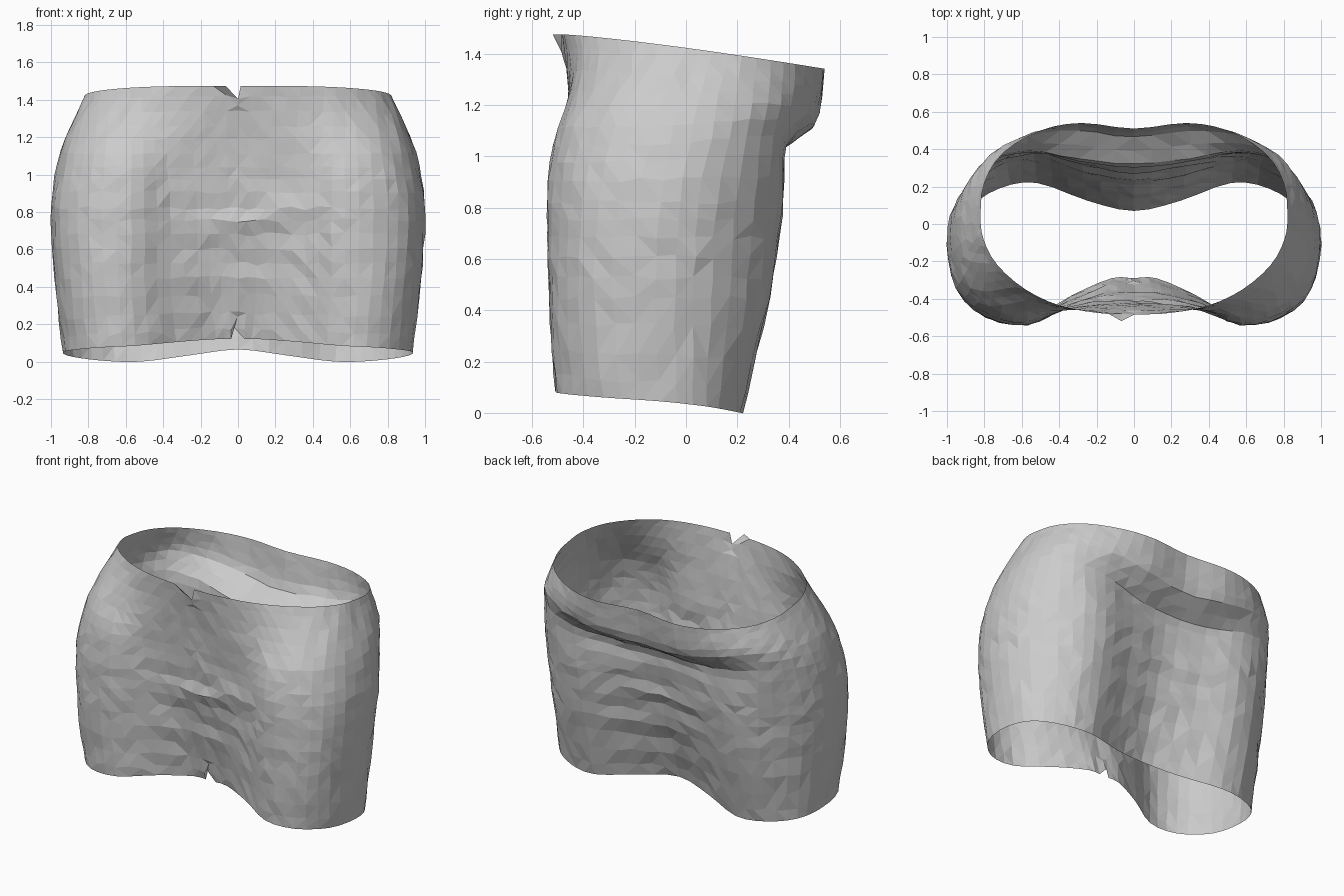
import bpy, bmesh, math, random

if "Cube" in bpy.data.objects:
    bpy.data.objects.remove(bpy.data.objects["Cube"])
random.seed(4)

# Half cross-sections, front centre -> right side -> back centre
hem = [(0, -.29), (.12, -.29), (.33, -.38), (.55, -.5), (.75, -.48), (.9, -.32),
       (.935, -.1), (.88, .08), (.72, .19), (.52, .22), (.25, .125), (0, .07)]
thigh = [(0, -.36), (.15, -.365), (.36, -.43), (.57, -.53), (.78, -.5), (.93, -.36),
         (.98, -.12), (.92, .1), (.74, .28), (.53, .325), (.27, .25), (0, .2)]
hip = [(0, -.41), (.15, -.415), (.36, -.45), (.57, -.54), (.8, -.49), (.95, -.34),
       (1, -.1), (.95, .12), (.76, .32), (.54, .38), (.28, .33), (0, .29)]
crease = [(0, -.43), (.17, -.435), (.38, -.46), (.57, -.52), (.78, -.46), (.92, -.3),
          (.97, -.06), (.92, .17), (.77, .34), (.56, .39), (.3, .35), (0, .32)]
bulge = [(0, -.44), (.17, -.45), (.38, -.46), (.57, -.465), (.76, -.4), (.89, -.24),
         (.925, -.03), (.89, .19), (.77, .37), (.57, .47), (.3, .5), (0, .465)]
waist = [(0, -.485), (.2, -.475), (.4, -.435), (.58, -.35), (.73, -.22), (.805, -.08),
         (.82, .05), (.8, .22), (.7, .38), (.5, .5), (.28, .54), (0, .51)]
# Heights along the uneven sections
hem_z = [.12, .12, .105, .085, .075, .06, .045, .025, .005, 0, .035, .065]
crease_z = [1.04] * 6 + [1.05, 1.07, 1.08, 1.05, 1.01, 1.0]
bulge_z = [1.19] * 7 + [1.2, 1.2, 1.17, 1.12, 1.1]
top_z = [1.475 - .135 * ((y + .485) / 1.03) ** 1.25 for x, y in waist]


def spline(pts, before, after, steps):
    """Catmull-Rom through 3D points, steps[i] pieces in span i."""
    p = [before] + pts + [after]
    out = []
    for i in range(1, len(p) - 2):
        a, b, c, d = p[i - 1:i + 3]
        n = steps[i - 1]
        for k in range(n):
            t = k / n
            out.append(tuple(.5 * (2 * b[j] + (c[j] - a[j]) * t
                       + (2 * a[j] - 5 * b[j] + 4 * c[j] - d[j]) * t * t
                       + (3 * b[j] - a[j] - 3 * c[j] + d[j]) * t ** 3) for j in range(3)))
    return out + [pts[-1]]


def flip(p):
    return (-p[0], p[1], p[2])


def section(half, zs):
    """Smooth half section, mirrored into a closed ring."""
    pts = [(x, y, z) for (x, y), z in zip(half, zs)]
    s = spline(pts, flip(pts[1]), flip(pts[-2]), [3] * 11)
    return s + [flip(p) for p in reversed(s[1:-1])]


keys = [section(hem, hem_z), section(thigh, [.45] * 12), section(hip, [.82] * 12),
        section(crease, crease_z), section(bulge, bulge_z), section(waist, top_z)]

# Loft the sections upward
N = len(keys[0])
columns = []
for c in range(N):
    path = [k[c] for k in keys]
    columns.append(spline(path, path[0], path[-1], [4, 5, 3, 2, 4]))
R = len(columns[0])


def wrinkle(x, y, z):
    """Cloth folds across the stretched front and back panels."""
    w = math.exp(-(x / .38) ** 4) * min(1, max(0, z - .12) * 4) * min(1, max(0, 1.0 - z) * 5)
    if y < 0:
        y += .006 * w * math.sin(26 * z + 4 * x)
        y -= .03 * math.exp(-((x - .1) / .28) ** 4 - ((z - .77 - .13 * (x - .1)) / .045) ** 2)
    else:
        y += .01 * w * math.sin(30 * z + 3 * x)
    return x, y, z


# Skirt shell
bm = bmesh.new()
grid = []
for r in range(R):
    row = []
    for c in range(N):
        x, y, z = wrinkle(*columns[c][r])
        if 0 < r < R - 1:
            s = .003 if z > .95 else .005
            z += random.uniform(-2, 2) * s
            x += random.uniform(-1, 1) * s
            y += random.uniform(-1, 1) * s
        row.append(bm.verts.new((x, y, z)))
    grid.append(row)
for r in range(R - 1):
    for c in range(N):
        d = (c + 1) % N
        bm.faces.new((grid[r][c], grid[r][d], grid[r + 1][d], grid[r + 1][c]))

# Small notches at the centre front of hem and waist
grid[0][0].co.z = .18
grid[0][0].co.x = -.02
grid[1][0].co.z = .24
grid[-1][0].co.z = 1.405
grid[-2][0].co.z = min(grid[-2][0].co.z, 1.37)
grid[-1][1].co.x = .015
grid[-1][N - 1].co.y -= .035

bmesh.ops.triangulate(bm, faces=bm.faces[:], quad_method='SHORT_EDGE')
mesh = bpy.data.meshes.new("skirt")
bm.to_mesh(mesh)
bm.free()
skirt = bpy.data.objects.new("skirt", mesh)
bpy.context.collection.objects.link(skirt)
